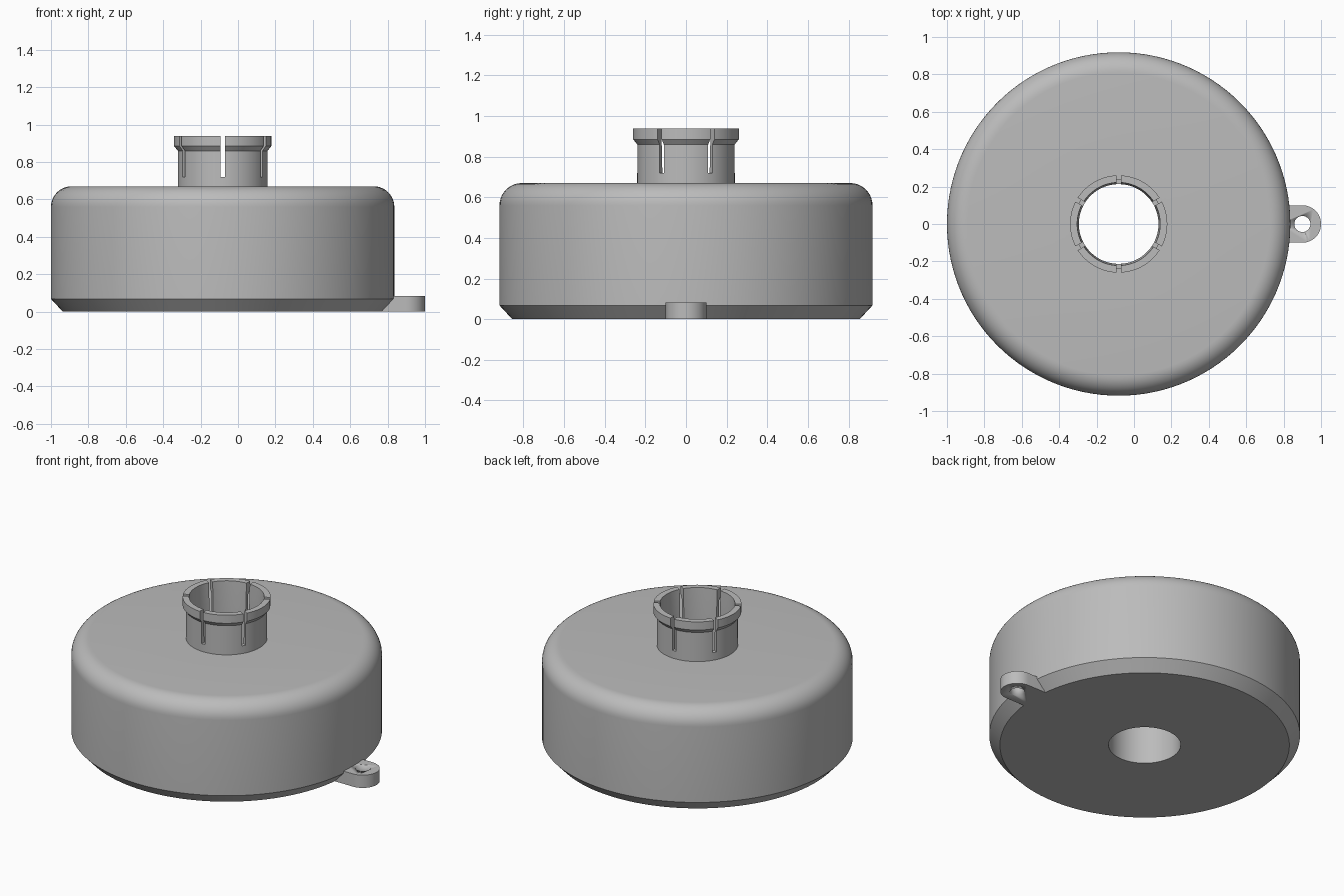
import bpy, bmesh
from math import sin, cos, pi, asin, radians
from mathutils import Matrix

if "Cube" in bpy.data.objects:
    bpy.data.objects.remove(bpy.data.objects["Cube"])

CX = -0.082      # axis of the drum
R = 0.918        # drum radius
BASE_R = 0.855   # flat underside radius
BORE = 0.213

grey = bpy.data.materials.new("grey plastic")
grey.use_nodes = True
color = (0.5, 0.5, 0.5, 1)
grey.diffuse_color = color
grey.node_tree.nodes["Principled BSDF"].inputs["Base Color"].default_value = color


def finish(name, bm, x=0.0):
    bmesh.ops.recalc_face_normals(bm, faces=bm.faces)
    mesh = bpy.data.meshes.new(name)
    bm.to_mesh(mesh)
    bm.free()
    mesh.materials.append(grey)
    obj = bpy.data.objects.new(name, mesh)
    obj.location.x = x
    bpy.context.collection.objects.link(obj)
    return obj


def lathe(name, profile, steps=120):
    """Revolve a closed (radius, height) outline around the drum axis."""
    bm = bmesh.new()
    rings = [[bm.verts.new((r * cos(2 * pi * i / steps), r * sin(2 * pi * i / steps), z))
              for i in range(steps)] for r, z in profile]
    for a, b in zip(rings, rings[1:] + rings[:1]):
        for i in range(steps):
            j = (i + 1) % steps
            bm.faces.new((a[i], a[j], b[j], b[i]))
    return finish(name, bm, CX)


def smooth(obj, angle=30):
    bpy.ops.object.select_all(action="DESELECT")
    obj.select_set(True)
    bpy.context.view_layer.objects.active = obj
    bpy.ops.object.shade_smooth_by_angle(angle=radians(angle))


def cut(obj, cutter):
    cutter.hide_render = True
    cutter.hide_viewport = True
    cutter.display_type = "WIRE"
    mod = obj.modifiers.new("cut", "BOOLEAN")
    mod.operation = "DIFFERENCE"
    mod.solver = "EXACT"
    mod.object = cutter


# Drum: chamfered base, rounded shoulder, central bore
F, TOP = 0.11, 0.67
shoulder = [(R - F + F * cos(a), TOP - F + F * sin(a))
            for a in (pi / 2 * i / 10 for i in range(11))]
drum = lathe("drum_body", [(BORE, 0), (BASE_R, 0), (R, 0.068)] + shoulder + [(BORE, TOP)])
smooth(drum)

# Snap collar with a flared lip
collar = lathe("snap_collar", [(BORE, TOP), (0.24, TOP), (0.24, 0.86), (0.26, 0.885),
                               (0.26, 0.938), (0.222, 0.938), (BORE, 0.74)])
smooth(collar, 25)

# Six slots dividing the collar into spring fingers
bm = bmesh.new()
for k in range(6):
    place = (Matrix.Rotation(radians(30 + 60 * k), 4, "Z")
             @ Matrix.Translation((0.24, 0, 0.87))
             @ Matrix.Diagonal((0.12, 0.024, 0.3, 1)))
    bmesh.ops.create_cube(bm, size=1, matrix=place)
cut(collar, finish("slot_cutter", bm, CX))

# Mounting ear: round end outside, inner edge following the base rim
EAR_X, EAR_R, EAR_H = 0.9, 0.1, 0.083
half = asin(EAR_R / BASE_R)
outline = [(EAR_X + EAR_R * cos(a), EAR_R * sin(a))
           for a in (-pi / 2 + pi * i / 24 for i in range(25))]
outline += [(CX + BASE_R * cos(a), BASE_R * sin(a))
            for a in (half - half * i / 3 for i in range(7))]
bm = bmesh.new()
face = bm.faces.new([bm.verts.new((x, y, 0)) for x, y in outline])
ext = bmesh.ops.extrude_face_region(bm, geom=[face])
bmesh.ops.translate(bm, vec=(0, 0, EAR_H),
                    verts=[v for v in ext["geom"] if isinstance(v, bmesh.types.BMVert)])
ear = finish("mounting_ear", bm)
smooth(ear)

# Screw hole through the ear
bm = bmesh.new()
bmesh.ops.create_cone(bm, cap_ends=True, segments=40, radius1=0.043, radius2=0.043, depth=0.4)
hole = finish("screw_hole_cutter", bm, EAR_X)
smooth(hole)
cut(ear, hole)
